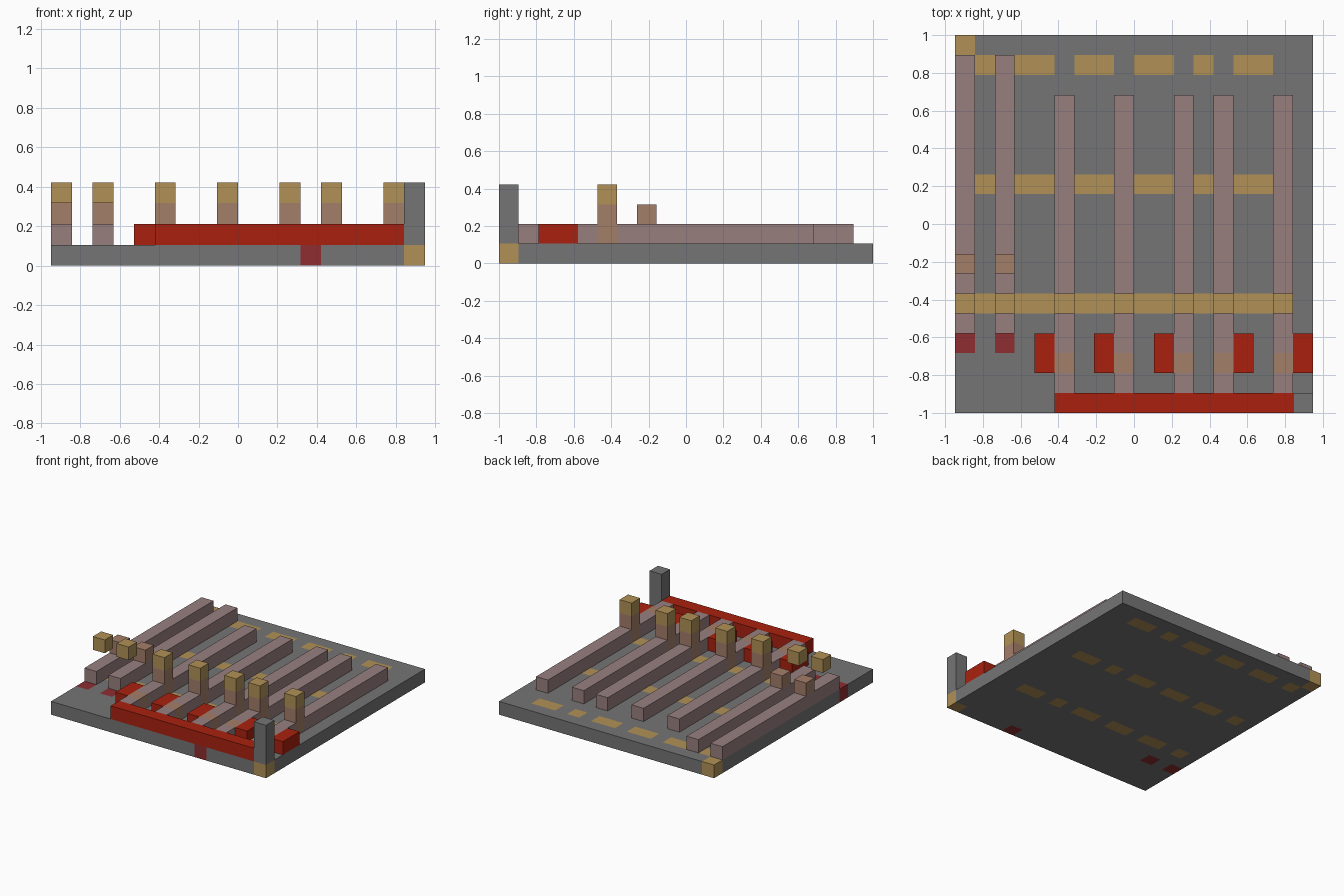
import bpy
import bmesh
from mathutils import Vector

cube = bpy.data.objects.get("Cube")
if cube:
    bpy.data.objects.remove(cube, do_unlink=True)

# The model sits on a regular lattice of cells
COLS, ROWS = 18, 19
CELL = 2 / ROWS
ORIGIN = Vector((-COLS / 2, -ROWS / 2, 0))


def material(name, rgb):
    """Flat colour from sRGB bytes, stored as linear values."""
    linear = [((c / 255 + 0.055) / 1.055) ** 2.4 for c in rgb]
    mat = bpy.data.materials.new(name)
    mat.use_nodes = True
    mat.diffuse_color = (*linear, 1)
    bsdf = mat.node_tree.nodes["Principled BSDF"]
    bsdf.inputs["Base Color"].default_value = (*linear, 1)
    return mat


GREY = material("grey", (117, 117, 117))
GOLD = material("gold", (177, 145, 86))
MAUVE = material("mauve", (152, 127, 127))
TAN = material("tan", (163, 126, 105))
RED = material("red", (170, 33, 15))
DARK_RED = material("dark red", (142, 45, 48))


def block(name, start, size, colour, paint=None):
    """Box measured in cells; paint(i, j, k) may recolour single cells."""
    bm = bmesh.new()
    bmesh.ops.create_cube(bm, size=1)
    start, size = Vector(start), Vector(size)
    for v in bm.verts:
        v.co = start + Vector(size[a] * (v.co[a] + 0.5) for a in range(3))
    mats = [colour]
    if paint:
        # Cut the surface along the lattice, then colour by cell
        for axis in range(3):
            normal = Vector(1 if a == axis else 0 for a in range(3))
            for step in range(1, int(size[axis])):
                bmesh.ops.bisect_plane(
                    bm, geom=bm.verts[:] + bm.edges[:] + bm.faces[:],
                    plane_co=start + normal * step, plane_no=normal)
        bm.normal_update()
        for f in bm.faces:
            inside = f.calc_center_median() - f.normal * 0.5
            mat = paint(*(int(c) for c in inside)) or colour
            if mat not in mats:
                mats.append(mat)
            f.material_index = mats.index(mat)
    for v in bm.verts:
        v.co = (v.co + ORIGIN) * CELL
    mesh = bpy.data.meshes.new(name)
    bm.to_mesh(mesh)
    bm.free()
    for mat in mats:
        mesh.materials.append(mat)
    obj = bpy.data.objects.new(name, mesh)
    bpy.context.collection.objects.link(obj)
    return obj


LONG_BARS = (0, 2)
BARS = (5, 8, 11, 13, 16)
GOLD_ROWS = (5, 11, 17)


def paint_base(i, j, k):
    if (i, j) in ((0, ROWS - 1), (COLS - 1, 0)):
        return GOLD
    if (i, j) == (12, 0) or (i in LONG_BARS and j == 3):
        return DARK_RED
    if j in GOLD_ROWS and 0 < i < 16 and i not in BARS + LONG_BARS:
        return GOLD


# Base slab and corner post
block("base", (0, 0, 0), (COLS, ROWS, 1), GREY, paint_base)
block("corner_post", (COLS - 1, 0, 1), (1, 1, 3), GREY)

# Front beam and the short red spacers behind it
block("front_beam", (5, 0, 1), (12, 1, 1), RED)
for n, i in enumerate((4, 7, 10, 14, 17), 1):
    block(f"spacer_{n}", (i, 2, 1), (1, 2, 1), RED)

# Main bars, each with a gold-topped pillar
for n, i in enumerate(BARS, 1):
    block(f"bar_{n}", (i, 1, 1), (1, 15, 1), MAUVE,
          lambda i, j, k: TAN if j in (2, 5) else None)
    block(f"pillar_{n}", (i, 5, 2), (1, 1, 2), TAN,
          lambda i, j, k: GOLD if k == 3 else None)

# Side bars, each with a tan block and a floating gold block
for n, i in enumerate(LONG_BARS, 1):
    block(f"long_bar_{n}", (i, 4, 1), (1, 14, 1), MAUVE)
    block(f"tan_block_{n}", (i, 7, 2), (1, 1, 1), TAN)
    block(f"floating_block_{n}", (i, 5, 3), (1, 1, 1), GOLD)
